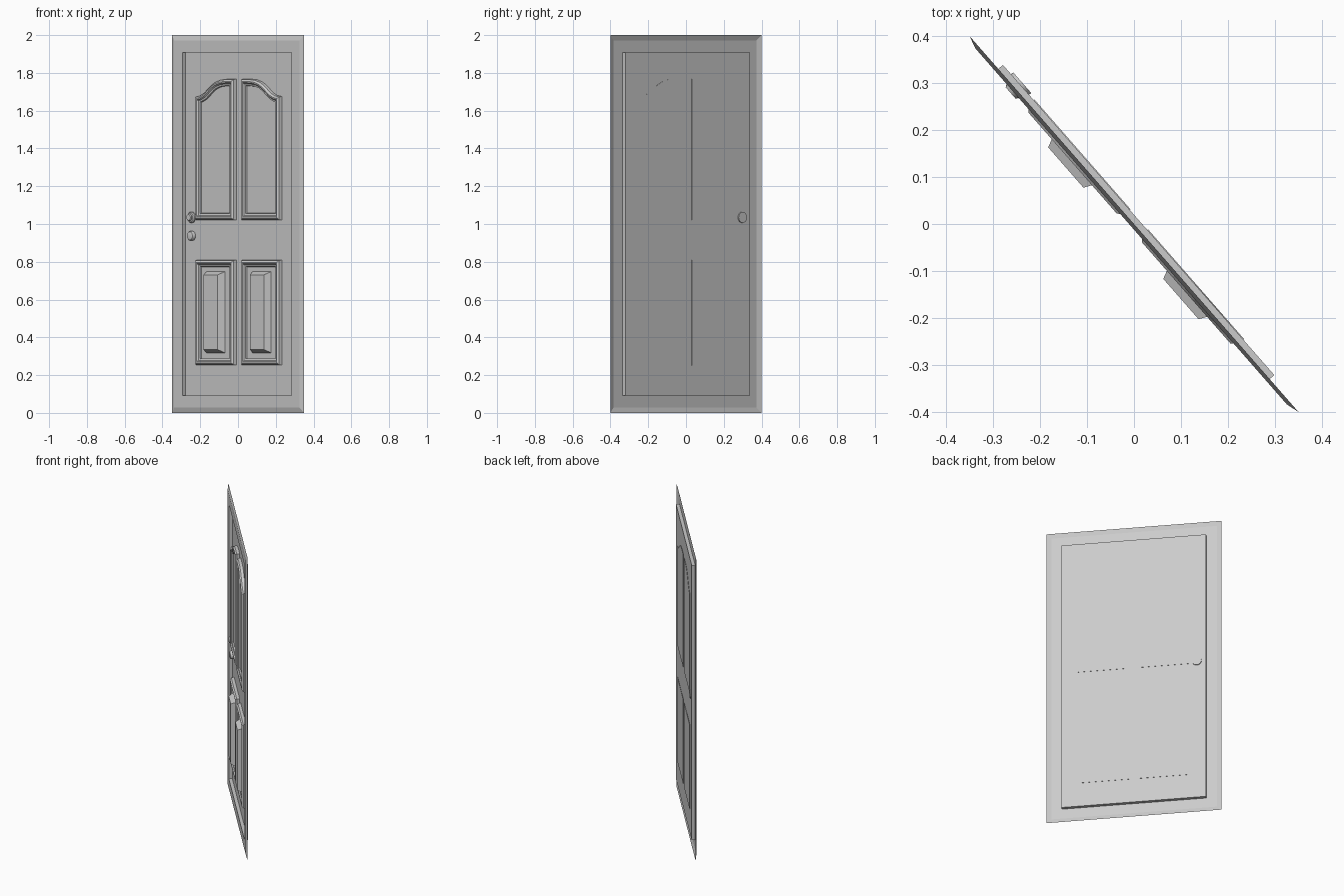
import bpy, bmesh, math
from mathutils import Vector

cube = bpy.data.objects.get("Cube")
if cube:
    bpy.data.objects.remove(cube)

TURN = -math.atan2(0.8, 0.7)      # the door stands diagonally
HALF = math.hypot(0.35, 0.4)      # half the overall width

grey = bpy.data.materials.new("plain_grey")
grey.use_nodes = True
colour = (0.6, 0.6, 0.6, 1)
grey.diffuse_color = colour
grey.node_tree.nodes["Principled BSDF"].inputs["Base Color"].default_value = colour


def inset(outline, dist):
    """Move a counter-clockwise outline inward with mitred corners."""
    result = []
    for i, p in enumerate(outline):
        a = (p - outline[i - 1]).normalized()
        b = (outline[(i + 1) % len(outline)] - p).normalized()
        na, nb = Vector((-a.y, a.x)), Vector((-b.y, b.x))
        result.append(p + (na + nb) * dist / (1 + na.dot(nb)))
    return result


def relief(name, outline, profile, closed_back=True):
    """Skin an outline through (inset, height) steps and cap the front."""
    bm = bmesh.new()
    rings = [[bm.verts.new((p.x, -height, p.y)) for p in inset(outline, d)]
             for d, height in profile]
    n = len(outline)
    for low, high in zip(rings, rings[1:]):
        for i in range(n):
            j = (i + 1) % n
            bm.faces.new((low[i], low[j], high[j], high[i]))
    bm.faces.new(rings[-1])
    if closed_back:
        bm.faces.new(rings[0][::-1])
    mesh = bpy.data.meshes.new(name)
    bm.to_mesh(mesh)
    bm.free()
    mesh.materials.append(grey)
    obj = bpy.data.objects.new(name, mesh)
    obj.rotation_euler.z = TURN
    bpy.context.collection.objects.link(obj)
    return obj


def rect(x0, x1, z0, z1):
    return [Vector(p) for p in ((x0, z0), (x1, z0), (x1, z1), (x0, z1))]


def circle(x, z, r, n=20):
    return [Vector((x + r * math.cos(i * math.tau / n), z + r * math.sin(i * math.tau / n)))
            for i in range(n)]


def mirrored(outline):
    return [Vector((-p.x, p.y)) for p in reversed(outline)]


# Frame and recessed door leaf, one thin sheet
relief("frame_and_leaf", rect(-HALF, HALF, 0, 2),
       [(0, 0), (0.028, 0.008), (0.093, 0.008), (0.093, -0.013)], closed_back=False)

# Panels with moulded borders
moulding = [(0, -0.015), (0.003, 0.004), (0.013, 0.013), (0.02, 0.012),
            (0.026, 0.005), (0.035, 0.003), (0.037, -0.006)]
IN, OUT = 0.028, 0.339
arch = [(OUT, 1.675), (0.3, 1.682), (0.27, 1.695), (0.24, 1.717), (0.21, 1.738),
        (0.18, 1.753), (0.14, 1.764), (0.09, 1.768), (IN, 1.768)]
upper = [Vector((IN, 1.02)), Vector((OUT, 1.02))] + [Vector(p) for p in arch]
lower = rect(IN, OUT, 0.252, 0.81)
block = rect(0.112, 0.26, 0.318, 0.748)

for side, shape in (("left", list), ("right", mirrored)):
    relief(side + "_upper_panel", shape(upper), moulding)
    relief(side + "_lower_panel", shape(lower), moulding)
    relief(side + "_raised_block", shape(block), [(0, -0.006), (0.017, 0.03)])

# Knob and lock
knob = relief("door_knob", circle(-0.383, 1.035, 0.029),
              [(0, -0.019), (0, -0.004), (0.005, 0.001), (0.013, 0.002),
               (0.009, 0.008), (0.013, 0.014)])
lock = relief("door_lock", circle(-0.38, 0.937, 0.025),
              [(0, -0.0125), (0, 0.002), (0.003, 0.007), (0.009, 0.009)])

# Soft shading on the round fittings
for obj in (knob, lock):
    bpy.ops.object.select_all(action="DESELECT")
    obj.select_set(True)
    bpy.context.view_layer.objects.active = obj
    bpy.ops.object.shade_smooth_by_angle(angle=math.radians(35))
